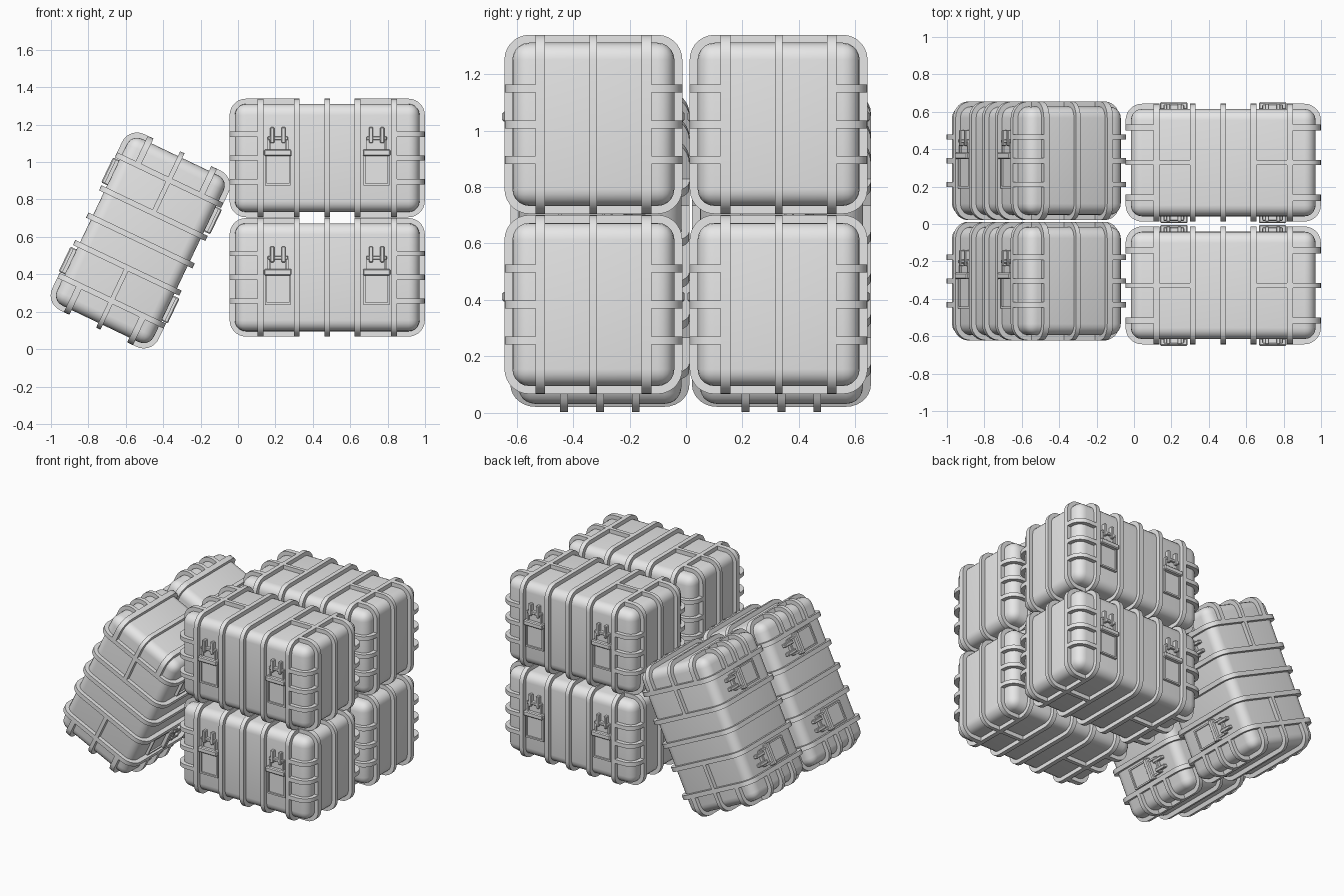
import bpy, bmesh
from math import sin, cos, pi, radians
from mathutils import Matrix, Vector

cube = bpy.data.objects.get("Cube")
if cube:
    bpy.data.objects.remove(cube, do_unlink=True)

# Single grey plastic
grey = bpy.data.materials.new("grey_plastic")
grey.use_nodes = True
grey.diffuse_color = (0.8, 0.8, 0.8, 1)
grey.node_tree.nodes["Principled BSDF"].inputs["Base Color"].default_value = (0.8, 0.8, 0.8, 1)

HX, HY, HZ = 0.522, 0.315, 0.317   # half size over the straps
R = 0.088                          # outer corner radius
T = 0.028                          # strap height above the shell
STEPS = 7


def finish(bm, name):
    bmesh.ops.recalc_face_normals(bm, faces=bm.faces)
    mesh = bpy.data.meshes.new(name)
    bm.to_mesh(mesh)
    bm.free()
    mesh.materials.append(grey)
    for p in mesh.polygons:
        p.use_smooth = True
    mesh.set_sharp_from_angle(angle=radians(35))
    return mesh


def box(bm, lo, hi, bevel=0.0, segments=1):
    lo, hi = Vector(lo), Vector(hi)
    size = hi - lo
    m = Matrix.Translation((lo + hi) / 2) @ Matrix.Diagonal((abs(size.x), abs(size.y), abs(size.z), 1))
    verts = bmesh.ops.create_cube(bm, size=1, matrix=m)["verts"]
    if bevel:
        edges = list({e for v in verts for e in v.link_edges})
        bmesh.ops.bevel(bm, geom=edges, offset=bevel, segments=segments,
                        profile=0.5, affect='EDGES')


def corner(hu, hv, su, sv):
    """Outer and inner points around one rounded corner, going from the v side to the u side."""
    pts = []
    for i in range(STEPS + 1):
        a = pi / 2 * i / STEPS
        d = Vector((su * sin(a), sv * cos(a)))
        c = Vector((su * (hu - R), sv * (hv - R)))
        pts.append((c + d * R, c + d * (R - T - 0.006)))
    return pts


def flat(u, v, axis):
    """Outer and inner points where a strap stops on a flat side."""
    inner = [u, v]
    inner[axis] -= (T + 0.006) * (1 if inner[axis] > 0 else -1)
    return Vector((u, v)), Vector(inner)


def strap(bm, pairs, place, at, width, closed=False):
    """Rectangular band following a path; place maps (u, v, w) to the crate axes."""
    rows = []
    for outer, inner in pairs:
        rows.append([bm.verts.new(place(p.x, p.y, at + s * width / 2))
                     for p, s in ((outer, -1), (outer, 1), (inner, 1), (inner, -1))])
    n = len(rows)
    for i in range(n if closed else n - 1):
        a, b = rows[i], rows[(i + 1) % n]
        for k in range(4):
            bm.faces.new((a[k], a[(k + 1) % 4], b[(k + 1) % 4], b[k]))
    if not closed:
        bm.faces.new(rows[0])
        bm.faces.new(rows[-1])


# Shell with rounded edges
bm = bmesh.new()
inner_half = Vector((HX - T, HY - T, HZ - T))
box(bm, -inner_half, inner_half, R - T, 5)
shell = finish(bm, "crate_shell")

# Straps
bm = bmesh.new()
around_x = lambda u, v, w: (w, u, v)
around_y = lambda u, v, w: (u, w, v)
around_z = lambda u, v, w: (u, v, w)
ring = (corner(HY, HZ, 1, 1) + corner(HY, HZ, 1, -1)[::-1]
        + corner(HY, HZ, -1, -1) + corner(HY, HZ, -1, 1)[::-1])
for x in (-0.357, -0.162, 0, 0.162, 0.357):
    strap(bm, ring, around_x, x, 0.03, True)
for s in (-1, 1):
    # bands over each end
    for y, reach, width in ((-0.188, 0.357, 0.034), (0, 0.162, 0.026), (0.188, 0.357, 0.034)):
        path = ([flat(s * reach, HZ, 1)] + corner(HX, HZ, s, 1)
                + corner(HX, HZ, s, -1)[::-1] + [flat(s * reach, -HZ, 1)])
        strap(bm, path, around_y, y, width)
    # short bands around the upright corners
    for t in (-1, 1):
        for z in (-0.127, 0, 0.127):
            path = ([flat(s * 0.357, t * HY, 1)] + corner(HX, HY, s, t)
                    + [flat(s * HX, t * 0.188, 0)])
            strap(bm, path, around_z, z, 0.028)
straps = finish(bm, "crate_straps")

# Latches on both long sides
bm = bmesh.new()
face = HY - T
for side in (-1, 1):
    for cx in (-0.264, 0.264):
        def part(x0, x1, z0, z1, depth, bevel=0.0):
            box(bm, (cx + x0, side * (face - 0.004), z0),
                (cx + x1, side * (face + depth), z1), bevel)
        part(-0.064, 0.064, -0.142, 0.012, 0.008)         # back plate
        for s in (-1, 1):
            part(s * 0.064 - 0.005, s * 0.064 + 0.005, -0.146, 0.02, 0.018)
            part(s * 0.05 - 0.006, s * 0.05 + 0.006, 0.03, 0.1, 0.018)   # side arms
            part(s * 0.03 - 0.011, s * 0.03 + 0.011, 0.08, 0.165, 0.028, 0.004)  # hooks
        part(-0.069, 0.069, -0.147, -0.136, 0.018)        # lower edge
        part(-0.074, 0.074, 0.01, 0.045, 0.036, 0.006)    # grip
        part(-0.055, 0.055, 0.095, 0.115, 0.024, 0.004)   # pin
        part(-0.042, 0.042, 0.04, 0.1, 0.01)
latches = finish(bm, "crate_latches")


def crate(name, matrix):
    for suffix, mesh in (("shell", shell), ("straps", straps), ("latches", latches)):
        ob = bpy.data.objects.new(name + "_" + suffix, mesh)
        bpy.context.scene.collection.objects.link(ob)
        ob.matrix_world = matrix


# Two stacks of upright crates
for row, y in (("front", -0.328), ("back", 0.328)):
    for level, z in (("lower", 0.384), ("upper", 1.022)):
        crate(f"{row}_{level}_crate", Matrix.Translation((0.477, y, z)))

# Two crates lying on their sides and leaning on the stacks
a = radians(64.5)
lean = Matrix(((cos(a), sin(a), 0), (0, 0, 1), (sin(a), -cos(a), 0))).to_4x4()
for row, y in (("front", -0.305), ("back", 0.338)):
    crate(f"{row}_leaning_crate", Matrix.Translation((-0.522, y, 0.581)) @ lean)
